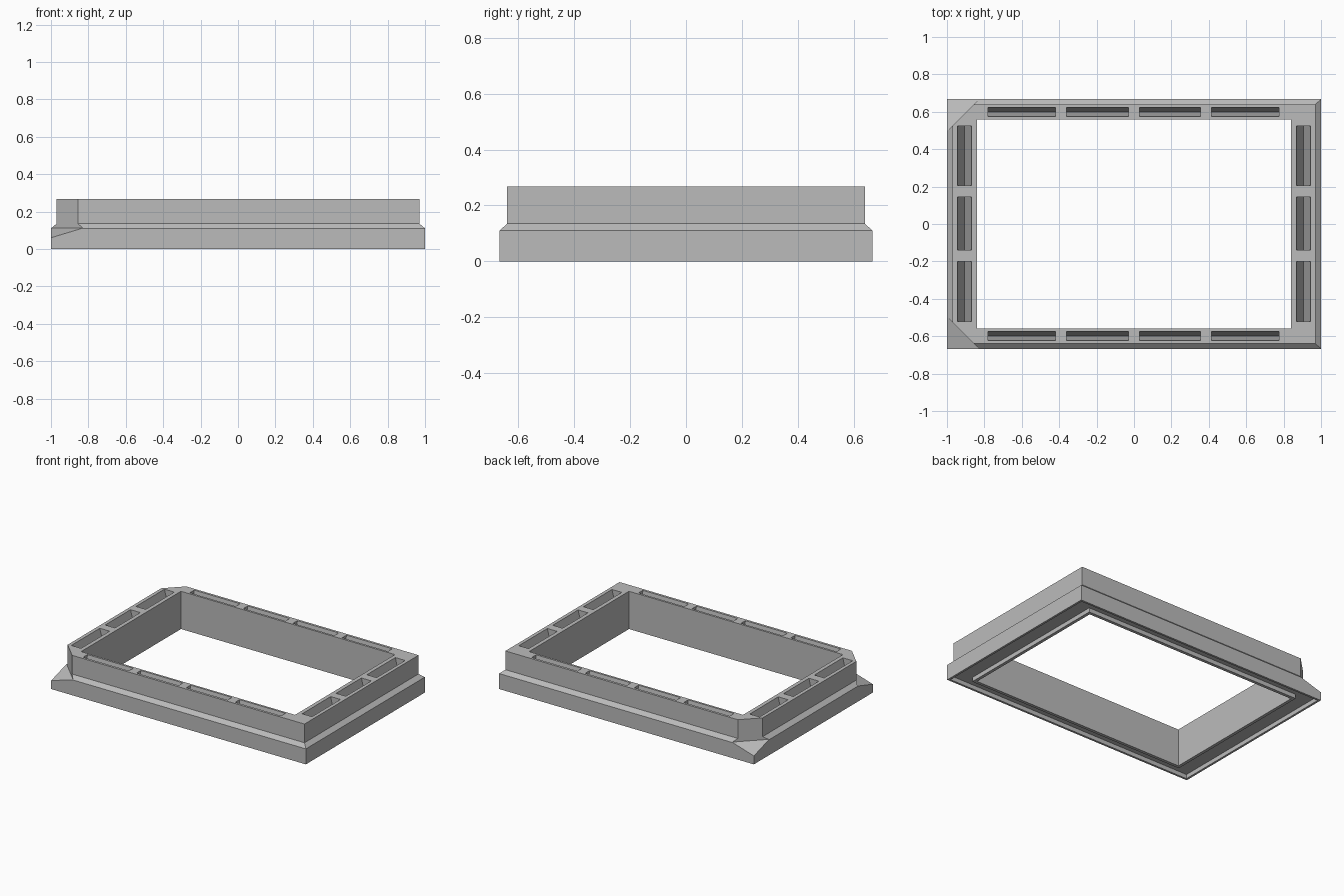
import bpy
import bmesh

cube = bpy.data.objects.get("Cube")
if cube:
    bpy.data.objects.remove(cube, do_unlink=True)

grey = bpy.data.materials.new("mid grey")
grey.use_nodes = True
colour = (0.5, 0.5, 0.5, 1)
grey.diffuse_color = colour
grey.node_tree.nodes["Principled BSDF"].inputs["Base Color"].default_value = colour


def make_object(name, bm):
    bmesh.ops.recalc_face_normals(bm, faces=bm.faces)
    mesh = bpy.data.meshes.new(name)
    bm.to_mesh(mesh)
    bm.free()
    mesh.materials.append(grey)
    ob = bpy.data.objects.new(name, mesh)
    bpy.context.scene.collection.objects.link(ob)
    return ob


def add_prism(bm, base, top):
    """Closed solid between two matching outlines."""
    a = [bm.verts.new(p) for p in base]
    b = [bm.verts.new(p) for p in top]
    bm.faces.new(a)
    bm.faces.new(b)
    for i in range(len(a)):
        j = (i + 1) % len(a)
        bm.faces.new((a[i], a[j], b[j], b[i]))


# Frame: rectangular rings (half width, half depth, height) joined in a loop
W, D, H = 1.0, 0.667, 0.268
rings = [
    (0.84, 0.56, H), (0.97, 0.64, H), (0.97, 0.64, 0.135), (W, D, 0.11),
    (W, D, 0), (0.985, 0.652, 0), (0.985, 0.652, 0.03),
    (0.862, 0.582, 0.03), (0.862, 0.582, 0), (0.84, 0.56, 0),
]
bm = bmesh.new()
loops = [[bm.verts.new((sx * x, sy * y, z))
          for sx, sy in ((1, 1), (-1, 1), (-1, -1), (1, -1))]
         for x, y, z in rings]
for k, loop in enumerate(loops):
    nxt = loops[(k + 1) % len(loops)]
    for i in range(4):
        j = (i + 1) % 4
        bm.faces.new((loop[i], loop[j], nxt[j], nxt[i]))
frame = make_object("frame", bm)

# Cutters: V-shaped pockets in the top and the two clipped right corners
bm = bmesh.new()
V_DEPTH = 0.15


def add_pocket(start, end, lo, mid, hi, along_x):
    section = [(lo, H - 0.002), (mid, H - V_DEPTH), (hi, H - 0.002),
               (hi, H + 0.05), (lo, H + 0.05)]
    ends = []
    for s in (start, end):
        ends.append([(s, c, z) if along_x else (c, s, z) for c, z in section])
    add_prism(bm, *ends)


for side in (-1, 1):
    for a, b in ((-0.78, -0.42), (-0.36, -0.03), (0.03, 0.355), (0.415, 0.775)):
        add_pocket(a, b, side * 0.575, side * 0.6, side * 0.623, True)
    for a, b in ((-0.52, -0.2), (-0.14, 0.145), (0.205, 0.525)):
        add_pocket(a, b, side * 0.868, side * 0.905, side * 0.945, False)

CLIP, SLOPE, LOW, OUT = 0.172, 0.303, 0.06, 0.1
for side in (-1, 1):
    outline = [(-OUT, -OUT), (CLIP + OUT, -OUT), (-OUT, CLIP + OUT)]
    base = [(-W + u, side * (D - v), LOW + SLOPE * (u + v)) for u, v in outline]
    top = [(x, y, H + 0.1) for x, y, z in base]
    add_prism(bm, base, top)

cutter = make_object("pocket_and_corner_cutter", bm)
cutter.hide_render = True
cutter.hide_viewport = True

# Carve the frame, then drop the cutter
mod = frame.modifiers.new("carve", 'BOOLEAN')
mod.operation = 'DIFFERENCE'
mod.solver = 'EXACT'
mod.object = cutter
depsgraph = bpy.context.evaluated_depsgraph_get()
carved = bpy.data.meshes.new_from_object(frame.evaluated_get(depsgraph))
frame.modifiers.clear()
frame.data = carved
bpy.data.objects.remove(cutter, do_unlink=True)
